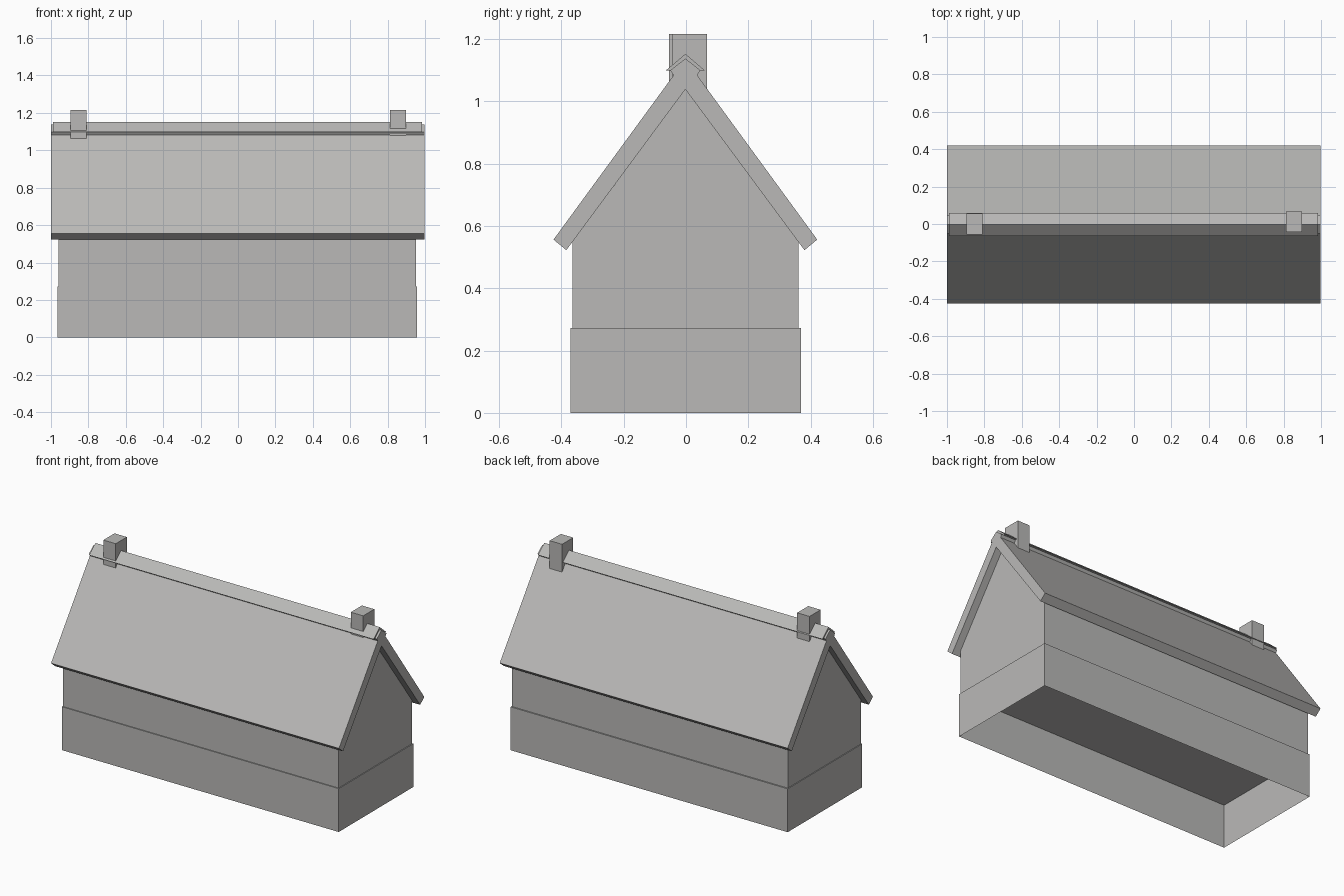
import bpy
import bmesh

default_cube = bpy.data.objects.get("Cube")
if default_cube:
    bpy.data.objects.remove(default_cube, do_unlink=True)

# One plain grey for the whole building
GREY = (0.49, 0.485, 0.475, 1.0)
grey = bpy.data.materials.new("stone grey")
grey.use_nodes = True
grey.diffuse_color = GREY
grey.node_tree.nodes["Principled BSDF"].inputs["Base Color"].default_value = GREY

RIDGE_Y = -0.002


def extrude_profile(name, profile, x0, x1, open_bottom=False):
    """Extrude a closed (y, z) outline along x, optionally without its floor."""
    bm = bmesh.new()
    face = bm.faces.new([bm.verts.new((x0, y, z)) for y, z in profile])
    moved = bmesh.ops.extrude_face_region(bm, geom=[face], use_keep_orig=True)
    verts = [v for v in moved["geom"] if isinstance(v, bmesh.types.BMVert)]
    bmesh.ops.translate(bm, verts=verts, vec=(x1 - x0, 0, 0))
    bmesh.ops.recalc_face_normals(bm, faces=bm.faces)
    if open_bottom:
        floor = min(z for _, z in profile)
        lowest = [f for f in bm.faces if all(abs(v.co.z - floor) < 1e-4 for v in f.verts)]
        bmesh.ops.delete(bm, geom=lowest, context="FACES_ONLY")
    mesh = bpy.data.meshes.new(name)
    bm.to_mesh(mesh)
    bm.free()
    mesh.materials.append(grey)
    obj = bpy.data.objects.new(name, mesh)
    bpy.context.collection.objects.link(obj)
    return obj


def box_profile(y0, y1, z0, z1):
    return [(y0, z0), (y1, z0), (y1, z1), (y0, z1)]


def gabled(outer, inner):
    """Mirror a half outline (eave to ridge, then ridge to eave) into a chevron."""
    left = [(RIDGE_Y - y, z) for y, z in outer]
    right = [(RIDGE_Y + y, z) for y, z in reversed(outer[:-1])]
    under_right = [(RIDGE_Y + y, z) for y, z in reversed(inner[1:])]
    under_left = [(RIDGE_Y - y, z) for y, z in inner]
    return left + right + under_right + under_left


# Plinth: thin hollow box open underneath
extrude_profile("plinth", box_profile(-0.37, 0.369, 0, 0.272), -0.964, 0.958, True)

# Walls with pointed gables, slightly set back from the plinth
wall_outline = [(-0.364, 0.272), (0.361, 0.272), (0.361, 0.549), (RIDGE_Y, 1.038), (-0.364, 0.549)]
extrude_profile("gabled_walls", wall_outline, -0.959, 0.953, True)

# Roof slab with a small lip under the ridge
roof_outer = [(0.423, 0.556), (0.038, 1.083), (0.048, 1.099), (0, 1.137)]
roof_inner = [(0, 1.038), (0.382, 0.522)]
extrude_profile("roof", gabled(roof_outer, roof_inner), -1, 0.998)

# Ridge cap, a little shorter than the roof
cap_outer = [(0.062, 1.099), (0, 1.152)]
cap_inner = [(0, 1.137), (0.048, 1.099)]
extrude_profile("ridge_cap", gabled(cap_outer, cap_inner), -0.988, 0.985)

# Chimneys astride the ridge near each end
for name, x, y in (("right_chimney", -0.853, 0.0), ("left_chimney", 0.856, 0.012)):
    extrude_profile(name, box_profile(y - 0.055, y + 0.055, 1.04, 1.215), x - 0.043, x + 0.043)
